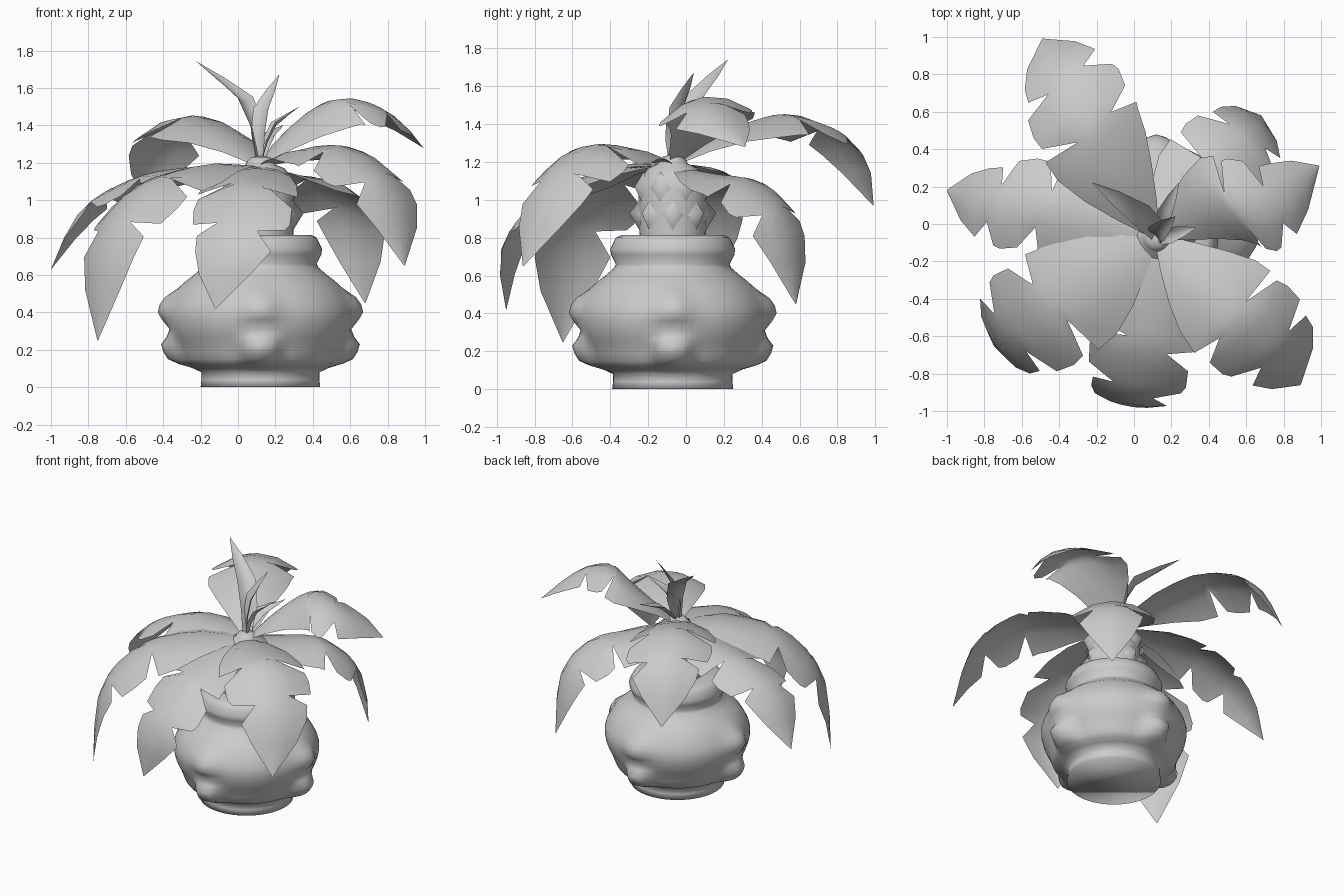
import bpy, bmesh, math
from mathutils import Vector, Matrix

if "Cube" in bpy.data.objects:
    bpy.data.objects.remove(bpy.data.objects["Cube"])

CX, CY = 0.12, -0.07          # plant axis
clay = bpy.data.materials.new("plain_grey")
clay.diffuse_color = (0.6, 0.6, 0.6, 1)
clay.use_nodes = True
clay.node_tree.nodes["Principled BSDF"].inputs["Base Color"].default_value = clay.diffuse_color


def finish(name, bm, angle=60, fix=True):
    if fix:
        bmesh.ops.recalc_face_normals(bm, faces=bm.faces)
    me = bpy.data.meshes.new(name)
    bm.to_mesh(me)
    bm.free()
    ob = bpy.data.objects.new(name, me)
    bpy.context.collection.objects.link(ob)
    me.materials.append(clay)
    bpy.ops.object.select_all(action='DESELECT')
    ob.select_set(True)
    bpy.context.view_layer.objects.active = ob
    bpy.ops.object.shade_smooth_by_angle(angle=math.radians(angle))
    return ob


def lathe(name, profile, n, bump=lambda a, z: 0.0, angle=60):
    bm = bmesh.new()
    rings = []
    for r, z in profile:
        ring = []
        for i in range(n):
            a = 2 * math.pi * i / n
            q = r + bump(a, z)
            ring.append(bm.verts.new((CX + q * math.cos(a), CY + q * math.sin(a), z)))
        rings.append(ring)
    for lo, hi in zip(rings, rings[1:]):
        for i in range(n):
            j = (i + 1) % n
            bm.faces.new((lo[i], lo[j], hi[j], hi[i]))
    bm.faces.new(rings[0])
    bm.faces.new(rings[-1])
    return finish(name, bm, angle)


# Pot, with two knobs, one above the other, on each of four sides
def knobs(a, z):
    d = (a + math.pi / 4) % (math.pi / 2) - math.pi / 4
    low = 0.085 * math.exp(-(d / 0.2) ** 4 - ((z - 0.195) / 0.075) ** 4)
    high = 0.055 * math.exp(-(d / 0.18) ** 2 - ((z - 0.43) / 0.08) ** 4)
    return low + high


lathe("pot", [(.32, 0), (.315, .04), (.315, .08), (.36, .105), (.40, .125), (.42, .15),
              (.435, .19), (.45, .23), (.47, .27), (.485, .31), (.495, .36), (.495, .40),
              (.485, .44), (.465, .48), (.435, .53), (.395, .57), (.35, .605), (.31, .64),
              (.30, .66), (.325, .71), (.33, .74), (.31, .78), (.30, .80), (.27, .815),
              (.15, .815)], 64, knobs, 120)

# Trunk with a rounded top and a small crown button
lathe("trunk", [(.175, .80), (.18, .92), (.18, 1.04), (.165, 1.12), (.13, 1.17), (.08, 1.19),
                (.07, 1.21), (.05, 1.23), (.02, 1.235)], 24)

# Diamond scales on the trunk
bm = bmesh.new()
for row, z in enumerate((0.92, 1.06)):
    for k in range(8):
        rot = Matrix.Rotation(2 * math.pi * (k + 0.5 * (row % 2)) / 8, 3, 'Z')
        off = Vector((CX, CY, z))
        rim = [bm.verts.new(rot @ Vector(p) + off) for p in
               ((.165, -.062, 0), (.17, 0, -.09), (.165, .062, 0), (.165, 0, .09))]
        tip = bm.verts.new(rot @ Vector((.23 - .012 * row, 0, .01)) + off)
        for i in range(4):
            bm.faces.new((rim[i], rim[(i + 1) % 4], tip))
finish("trunk_scales", bm, 100, fix=False)


# Smooth curve through the spine points, t in 0..1
def spine_at(pts, t):
    s = t * (len(pts) - 1)
    i = min(int(s), len(pts) - 2)
    f = s - i
    b, c = pts[i], pts[i + 1]
    a = pts[i - 1] if i else 2 * b - c
    d = pts[i + 2] if i + 2 < len(pts) else 2 * c - b
    return 0.5 * (2 * b + (c - a) * f + (2 * a - 5 * b + 4 * c - d) * f * f
                  + (3 * b - a - 3 * c + d) * f ** 3)


# Notched outline: position along the leaf, left and right half width
TORN = [(0, .06, .06), (.1, .4, .4), (.2, .72, .7), (.3, .95, .9), (.39, 1.0, .97),
        (.425, .3, 1.0), (.46, .95, .5), (.53, 1.0, .95), (.62, .95, .97), (.655, .4, .9),
        (.69, .8, .42), (.77, .75, .75), (.87, .53, .5), (1, .01, .01)]
SLIM = [(0, .4, .4), (.3, .9, .9), (.55, 1, 1), (.8, .6, .6), (1, .03, .03)]


def leaf(name, pts, width, droop, outline, roll=0.0, flip=False):
    pts = [Vector(p) for p in pts]
    chord = pts[-1] - pts[0]
    chord.z = 0
    side0 = chord.normalized().cross(Vector((0, 0, 1)))
    bm = bmesh.new()
    rows = []
    for u, left, right in outline:
        if flip:
            left, right = right, left
        row = []
        for v in (-left, -left / 2, 0, right / 2, right):
            t = min(u + 0.035 * v * v * (1 - u), 1)
            p = spine_at(pts, t)
            tan = (spine_at(pts, min(t + .02, 1)) - spine_at(pts, max(t - .02, 0))).normalized()
            side = Matrix.Rotation(roll, 3, tan) @ side0
            up = side.cross(tan).normalized()
            row.append(bm.verts.new(p + side * v * width - up * droop * v * v))
        rows.append(row)
    for a, b in zip(rows, rows[1:]):
        for i in range(4):
            bm.faces.new((a[i], a[i + 1], b[i + 1], b[i]))
    return finish(name, bm, 50, fix=False)


# Large arching leaves: spine points after the base, half width, droop, roll, flip
BASE = (CX, CY, 1.18)
big = {
    "back_leaf": ([(-.1, .25, 1.38), (-.27, .57, 1.45), (-.41, .85, 1.3), (-.49, .99, .97)],
                  .29, .11, 0, False),
    "right_leaf": ([(.36, .08, 1.43), (.58, .09, 1.545), (.82, .13, 1.46), (.99, .31, 1.28)],
                   .27, .11, .14, False),
    "back_right_leaf": ([(.28, .13, 1.14), (.49, .36, 1.09), (.65, .52, .86), (.68, .58, .45)],
                        .28, .10, 0, False),
    "left_leaf": ([(-.22, .06, 1.18), (-.55, .11, 1.12), (-.83, .12, .95), (-1.0, .18, .63)],
                  .25, .09, 0, True),
    "front_left_leaf": ([(-.18, -.28, 1.19), (-.5, -.49, 1.07), (-.72, -.62, .75),
                         (-.75, -.65, .25)], .32, .09, 0, False),
    "front_leaf": ([(.08, -.38, 1.16), (.03, -.71, 1.05), (-.03, -.95, .77), (-.12, -.95, .42)],
                   .28, .08, 0, True),
    "front_right_leaf": ([(.37, -.32, 1.28), (.6, -.54, 1.27), (.82, -.73, 1.04),
                          (.89, -.86, .65)], .30, .11, 0, False),
}
for name, (pts, w, d, roll, flip) in big.items():
    leaf(name, [BASE] + pts, w, d, TORN, roll, flip)

# Slim young shoots in the middle
shoots = [((0.05, .04, 1.5), (-.22, .22, 1.74), .065), ((.13, -.04, 1.45), (.22, .04, 1.67), .055),
          ((.19, -.06, 1.38), (.33, -.02, 1.50), .045), ((.16, .05, 1.32), (.24, .22, 1.40), .04)]
for i, (mid, tip, w) in enumerate(shoots):
    leaf(f"young_shoot_{i + 1}", [BASE, mid, tip], w, -.025, SLIM)
